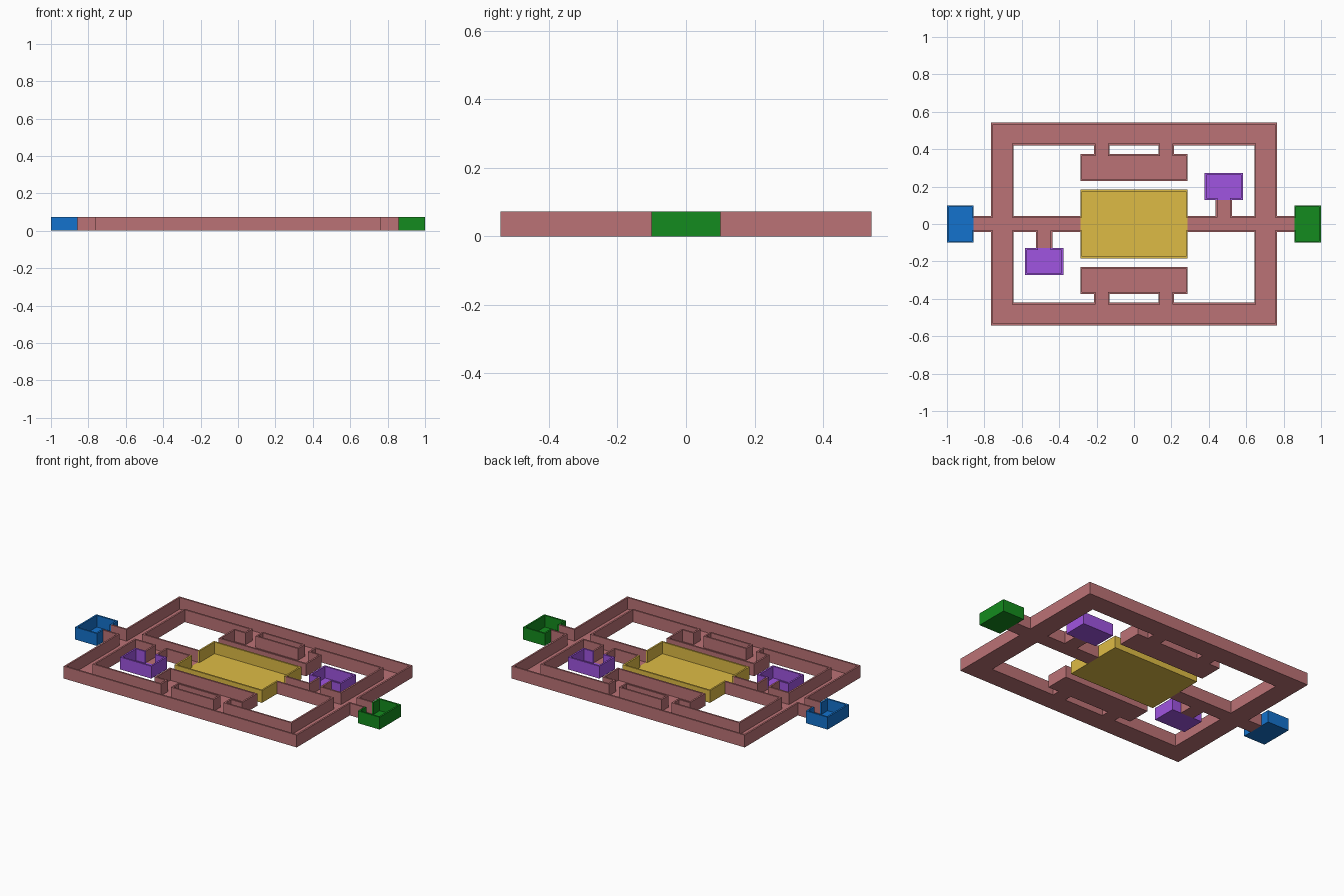
import bpy, bmesh, math

if "Cube" in bpy.data.objects:
    bpy.data.objects.remove(bpy.data.objects["Cube"])

H, FLOOR, T = 0.073, 0.004, 0.01   # wall height, floor thickness, wall thickness


def turn(r):
    """Rectangle rotated half a turn about the centre."""
    return (-r[2], -r[3], -r[0], -r[1])


def flip(r):
    return (r[0], -r[3], r[2], -r[1])


# Rooms as (x0, y0, x1, y1)
nook = (0.378, 0.128, 0.583, 0.273)
rooms = {
    "central_hall": ((0.73, 0.50, 0.06, 1), [(-0.287, -0.185, 0.287, 0.185)]),
    "entry_room": ((0.007, 0.17, 0.61, 1), [(-1.0, -0.1, -0.857, 0.1)]),
    "exit_room": ((0.007, 0.26, 0.013, 1), [(0.857, -0.1, 1.0, 0.1)]),
    "right_nook": ((0.35, 0.09, 0.75, 1), [nook]),
    "left_nook": ((0.35, 0.09, 0.75, 1), [turn(nook)]),
}

# Ring passage, side chambers and links
passage = [(-0.765, 0.42, 0.765, 0.542), (-0.287, 0.229, 0.287, 0.374),
           (-0.215, 0.374, -0.13, 0.42), (0.13, 0.374, 0.215, 0.42)]
passage += [flip(r) for r in passage]
half = [(0.643, -0.42, 0.765, 0.42), (0.287, -0.044, 0.643, 0.044),
        (0.765, -0.044, 0.857, 0.044), (0.437, 0.044, 0.523, 0.128)]
passage += half + [turn(r) for r in half]
rooms["ring_passage"] = ((0.50, 0.17, 0.18, 1), passage)

rects = [(name, r) for name, (c, rs) in rooms.items() for r in rs]


def owner(x, y):
    for name, (x0, y0, x1, y1) in rects:
        if x0 < x < x1 and y0 < y < y1:
            return name


def lines(a, b):
    return sorted({round(r[i] + d, 4) for n, r in rects
                   for i in (a, b) for d in (-T, 0, T)})


# Height plan: the rim of the whole plan is wall, the inside is floor
xs, ys = lines(0, 2), lines(1, 3)
plan = {}
for i in range(len(xs) - 1):
    for j in range(len(ys) - 1):
        x, y = (xs[i] + xs[i + 1]) / 2, (ys[j] + ys[j + 1]) / 2
        name = owner(x, y)
        if name:
            e = T * 0.999
            rim = any(not owner(x + dx, y + dy)
                      for dx in (-e, 0, e) for dy in (-e, 0, e))
            plan[i, j] = (name, H if rim else FLOOR)


def build(name, color):
    bm = bmesh.new()

    def face(pts):
        bm.faces.new([bm.verts.new(p) for p in pts])

    for (i, j), (who, z) in plan.items():
        if who != name:
            continue
        c = [(xs[i], ys[j]), (xs[i + 1], ys[j]),
             (xs[i + 1], ys[j + 1]), (xs[i], ys[j + 1])]
        face([(*p, z) for p in c])
        face([(*p, 0) for p in reversed(c)])
        for k, (di, dj) in enumerate(((0, -1), (1, 0), (0, 1), (-1, 0))):
            low = plan.get((i + di, j + dj), (None, 0))[1]
            if low < z:
                a, b = c[k], c[(k + 1) % 4]
                face([(*a, low), (*b, low), (*b, z), (*a, z)])
    bmesh.ops.remove_doubles(bm, verts=bm.verts, dist=0.0001)
    bmesh.ops.dissolve_limit(bm, angle_limit=math.radians(1),
                             verts=bm.verts, edges=bm.edges)
    mesh = bpy.data.meshes.new(name)
    bm.to_mesh(mesh)
    bm.free()
    mat = bpy.data.materials.new(name + "_color")
    mat.diffuse_color = color
    mat.use_nodes = True
    mat.node_tree.nodes["Principled BSDF"].inputs["Base Color"].default_value = mat.diffuse_color
    mesh.materials.append(mat)
    bpy.context.collection.objects.link(bpy.data.objects.new(name, mesh))


for name, (color, rs) in rooms.items():
    build(name, color)
